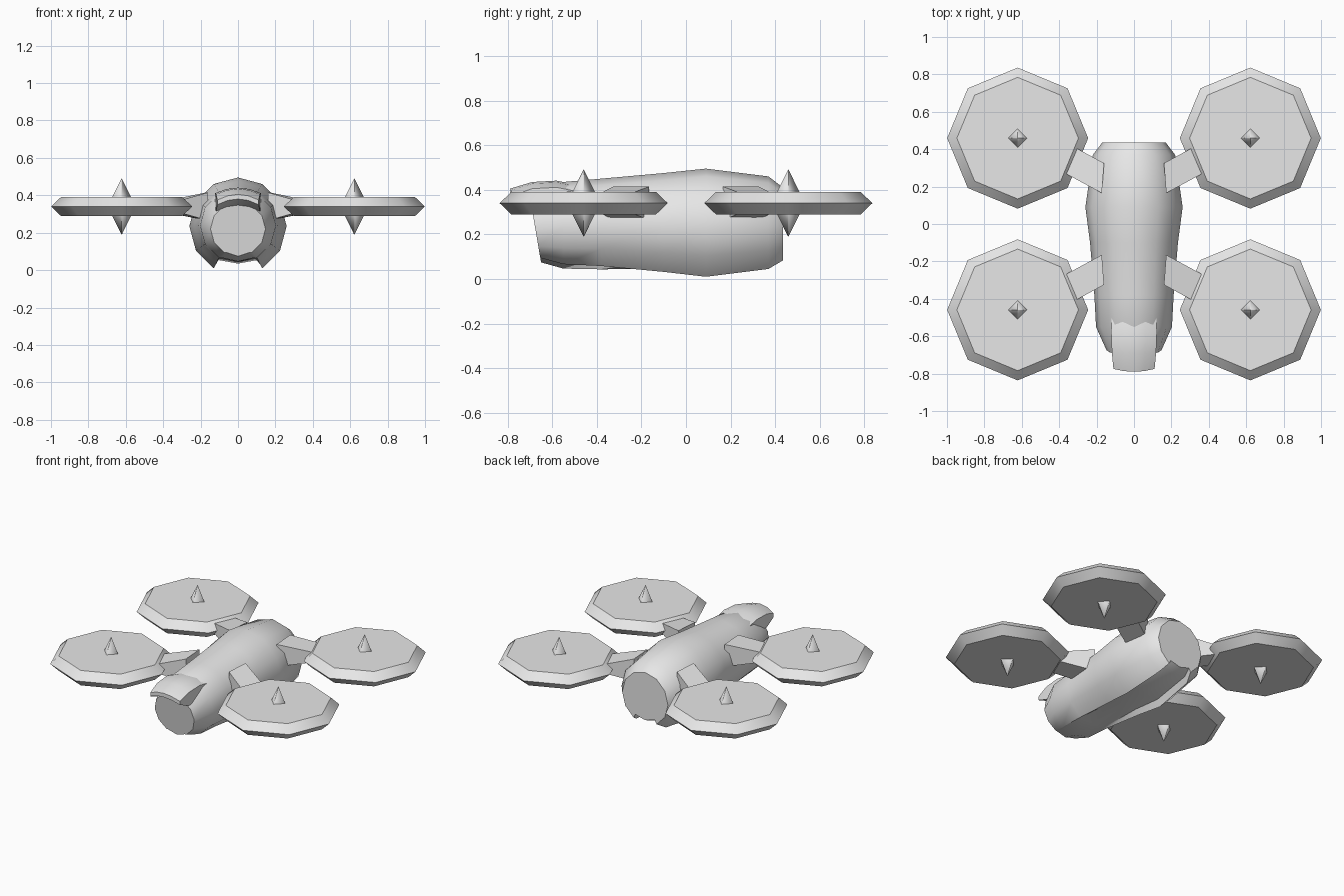
import bpy, bmesh
from math import sin, cos, pi, radians

old = bpy.data.objects.get("Cube")
if old:
    bpy.data.objects.remove(old, do_unlink=True)

grey = bpy.data.materials.new("light_grey")
grey.use_nodes = True
grey.diffuse_color = (0.8, 0.8, 0.8, 1)
grey.node_tree.nodes["Principled BSDF"].inputs["Base Color"].default_value = (0.8, 0.8, 0.8, 1)


def loft(name, rings, angle):
    """Skin a list of closed rings, cap both ends, and smooth below the angle."""
    bm = bmesh.new()
    loops = [[bm.verts.new(p) for p in ring] for ring in rings]
    n = len(loops[0])
    for a, b in zip(loops, loops[1:]):
        for i in range(n):
            j = (i + 1) % n
            bm.faces.new((a[i], a[j], b[j], b[i]))
    bm.faces.new(loops[0])
    bm.faces.new(loops[-1])
    bmesh.ops.remove_doubles(bm, verts=bm.verts, dist=0.0005)
    bmesh.ops.recalc_face_normals(bm, faces=bm.faces)
    mesh = bpy.data.meshes.new(name)
    bm.to_mesh(mesh)
    bm.free()
    mesh.materials.append(grey)
    ob = bpy.data.objects.new(name, mesh)
    bpy.context.collection.objects.link(ob)
    bpy.ops.object.select_all(action="DESELECT")
    ob.select_set(True)
    bpy.context.view_layer.objects.active = ob
    bpy.ops.object.shade_smooth_by_angle(angle=radians(angle))
    return ob


def circle(cx, cy, z, r, sides):
    return [(cx + r * cos(2 * pi * i / sides), cy + r * sin(2 * pi * i / sides), z)
            for i in range(sides)]


def body_ring(y, rx, bottom, top, groove, tilt=0):
    """Twelve-sided section with a recessed belly strip between two lips."""
    cz, rz = (top + bottom) / 2, (top - bottom) / 2
    pts = [(rx * cos(a), cz + rz * sin(a)) for a in (radians(-60 + 30 * i) for i in range(11))]
    lip_x, lip_z = pts[0]
    inner = lip_z + groove
    pts += [(-lip_x * 0.85, inner), (0, inner - 0.02), (lip_x * 0.85, inner)]
    return [(x, y - tilt * (z - cz), z) for x, z in pts]


# Fuselage: flat tilted nose, swelling middle, rounded tail
body = [
    body_ring(-0.675, 0.147, 0.075, 0.365, 0, 0.17),
    body_ring(-0.55, 0.203, 0.04, 0.435, 0),
    body_ring(-0.38, 0.212, 0.03, 0.45, 0.005),
    body_ring(-0.10, 0.235, 0.0, 0.475, 0.035),
    body_ring(0.09, 0.26, -0.025, 0.495, 0.045),
    body_ring(0.37, 0.22, 0.015, 0.46, 0.04),
    body_ring(0.435, 0.17, 0.06, 0.41, 0.025),
]
loft("fuselage", body, 50)


# Curved visor over the nose
def visor_ring(y, w, top, bottom, bow=0):
    steps = [-1, -0.5, 0, 0.5, 1]
    upper = [(w * t, y + bow * t * t, top - 0.03 * t * t) for t in steps]
    lower = [(w * t, y + bow * t * t, bottom - 0.03 * t * t) for t in reversed(steps)]
    return upper + lower


loft("visor", [
    visor_ring(-0.79, 0.11, 0.405, 0.38, 0.015),
    visor_ring(-0.69, 0.118, 0.435, 0.345),
    visor_ring(-0.58, 0.122, 0.441, 0.35),
    visor_ring(-0.48, 0.12, 0.42, 0.36),
], 40)

# Four rotors, each with a disc, a pointed hub and an arm
for sx, side in ((1, "left"), (-1, "right")):
    for sy, end in ((1, "rear"), (-1, "front")):
        tag = f"{end}_{side}"
        cx, cy = 0.622 * sx, 0.459 * sy

        loft(f"rotor_disc_{tag}", [
            circle(cx, cy, 0.29, 0.325, 8),
            circle(cx, cy, 0.34, 0.377, 8),
            circle(cx, cy, 0.39, 0.325, 8),
        ], 42)

        loft(f"rotor_hub_{tag}", [
            circle(cx, cy, z, r, 4)
            for z, r in ((0.19, 0.001), (0.34, 0.075), (0.49, 0.001))
        ], 120)

        # Arm tapers from the fuselage into the disc rim
        arm = []
        for xa, ya, xb, yb, low, high in (
            (0.16, 0.325, 0.172, 0.165, 0.265, 0.415),
            (0.32, 0.412, 0.385, 0.28, 0.31, 0.37),
        ):
            arm.append([(sx * xa, sy * ya, low), (sx * xb, sy * yb, low),
                        (sx * xb, sy * yb, high), (sx * xa, sy * ya, high)])
        loft(f"rotor_arm_{tag}", arm, 30)
